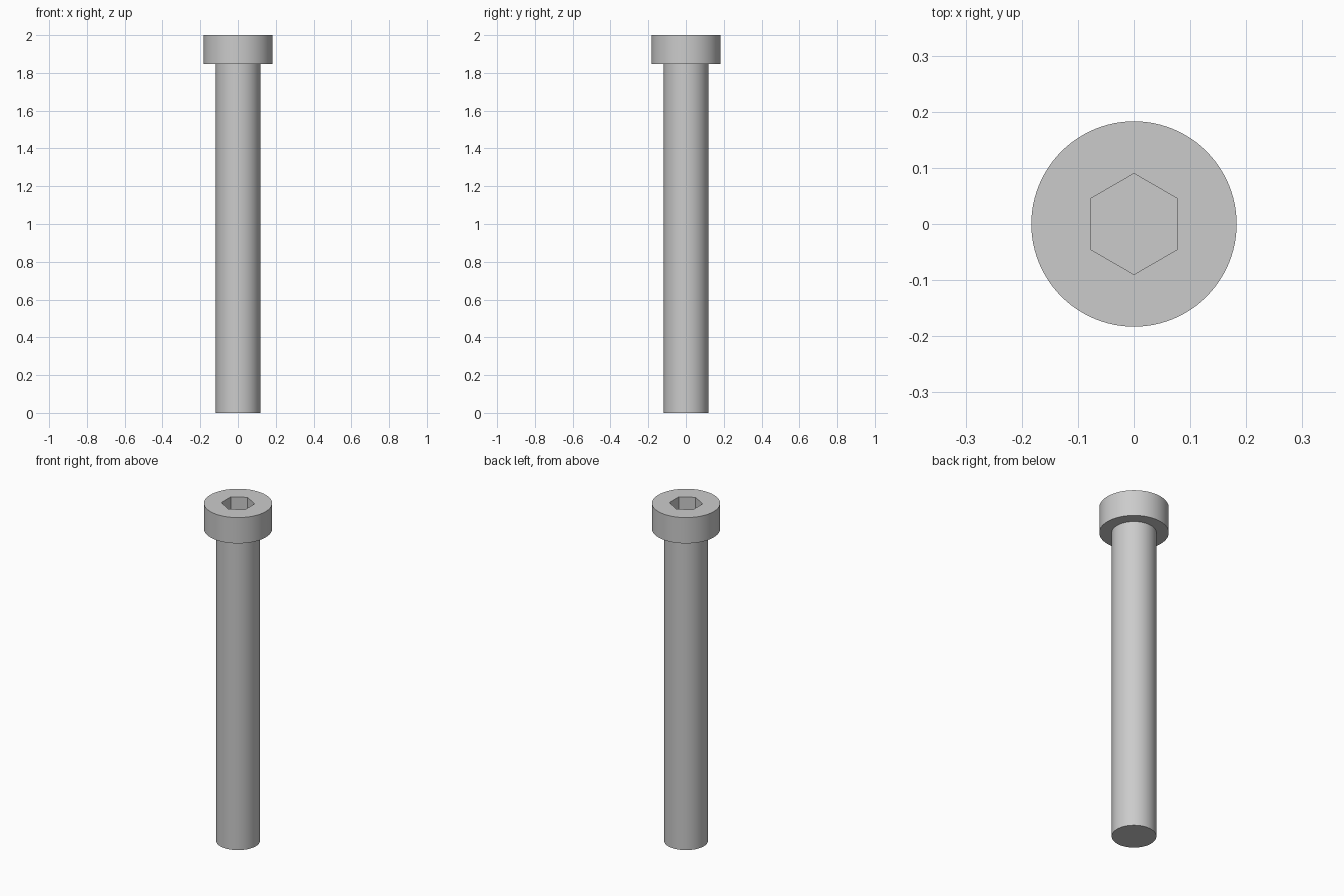
import bpy
import math

cube = bpy.data.objects.get("Cube")
if cube:
    bpy.data.objects.remove(cube, do_unlink=True)

SEGMENTS = 96
SHAFT_RADIUS, HEAD_RADIUS = 0.118, 0.183
HEAD_BOTTOM, TOP = 1.847, 2.0
SOCKET_RADIUS, SOCKET_DEPTH = 0.09, 0.09

steel = bpy.data.materials.new("grey_steel")
steel.use_nodes = True
colour = (0.6, 0.6, 0.6, 1)
steel.diffuse_color = colour
steel.node_tree.nodes["Principled BSDF"].inputs["Base Color"].default_value = colour


def lathe(name, profile, sides):
    """Turn (radius, z) points round the z axis, capping both ends."""
    verts, faces = [], []
    for radius, z in profile:
        for i in range(sides):
            angle = math.tau * i / sides + math.pi / 2
            verts.append((radius * math.cos(angle), radius * math.sin(angle), z))
    for ring in range(len(profile) - 1):
        low, high = ring * sides, (ring + 1) * sides
        for i in range(sides):
            j = (i + 1) % sides
            faces.append((low + i, low + j, high + j, high + i))
    faces.append(tuple(reversed(range(sides))))
    faces.append(tuple(range(len(verts) - sides, len(verts))))
    mesh = bpy.data.meshes.new(name)
    mesh.from_pydata(verts, [], faces)
    mesh.materials.append(steel)
    obj = bpy.data.objects.new(name, mesh)
    bpy.context.collection.objects.link(obj)
    return obj


# Shaft and cylindrical head as one turned body
screw = lathe("socket_head_screw", [
    (SHAFT_RADIUS, 0), (SHAFT_RADIUS, HEAD_BOTTOM),
    (HEAD_RADIUS, HEAD_BOTTOM), (HEAD_RADIUS, TOP)], SEGMENTS)

# Hexagonal drive socket cut into the head
cutter = lathe("hex_socket_cutter", [
    (SOCKET_RADIUS, TOP - SOCKET_DEPTH), (SOCKET_RADIUS, TOP + 0.1)], 6)
cutter.hide_render = True
cut = screw.modifiers.new("hex_socket", "BOOLEAN")
cut.operation = "DIFFERENCE"
cut.solver = "EXACT"
cut.object = cutter

bpy.ops.object.select_all(action="DESELECT")
screw.select_set(True)
bpy.context.view_layer.objects.active = screw
bpy.ops.object.modifier_apply(modifier=cut.name)
bpy.data.objects.remove(cutter, do_unlink=True)

# Smooth round walls, crisp rims and socket edges
bpy.ops.object.shade_smooth_by_angle(angle=math.radians(30))
